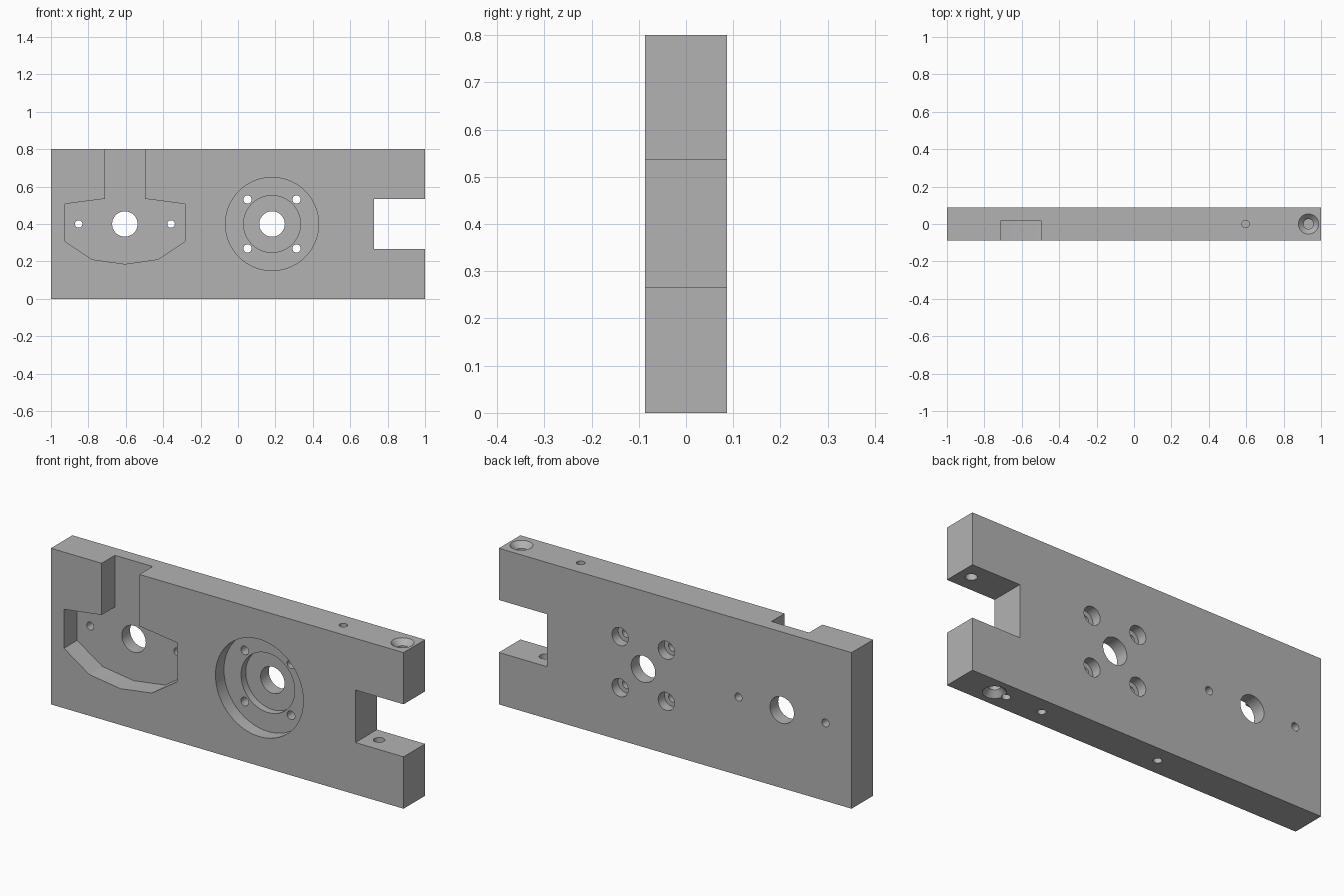
import bpy, bmesh
from math import pi
from mathutils import Matrix, Vector

if "Cube" in bpy.data.objects:
    bpy.data.objects.remove(bpy.data.objects["Cube"], do_unlink=True)

HEIGHT, HALF = 0.8, 0.087
MID = HEIGHT / 2
OVER = 0.03      # how far cutters stick out of the surface

grey = bpy.data.materials.new("machined grey")
grey.use_nodes = True
grey.diffuse_color = (0.45, 0.45, 0.45, 1)
grey.node_tree.nodes["Principled BSDF"].inputs["Base Color"].default_value = (0.45, 0.45, 0.45, 1)


def make_object(name, bm):
    bmesh.ops.recalc_face_normals(bm, faces=bm.faces)
    mesh = bpy.data.meshes.new(name)
    bm.to_mesh(mesh)
    bm.free()
    mesh.materials.append(grey)
    obj = bpy.data.objects.new(name, mesh)
    bpy.context.collection.objects.link(obj)
    return obj


def prism(name, outline, y0, y1):
    """Extrude an x-z outline from y0 to y1."""
    bm = bmesh.new()
    face = bm.faces.new([bm.verts.new((x, y0, z)) for x, z in outline])
    ext = bmesh.ops.extrude_face_region(bm, geom=[face])["geom"]
    bmesh.ops.translate(bm, vec=(0, y1 - y0, 0),
                        verts=[v for v in ext if isinstance(v, bmesh.types.BMVert)])
    return make_object(name, bm)


def lathe(name, origin, direction, profile, sides=48):
    """Turned cutter: profile of (depth, radius) steps along the direction."""
    bm = bmesh.new()
    rings = []
    for depth, radius in profile:
        ring = bmesh.ops.create_circle(bm, segments=sides, radius=radius,
                                       matrix=Matrix.Translation((0, 0, depth)))["verts"]
        rings.append(ring)
    for a, b in zip(rings, rings[1:]):
        for i in range(sides):
            j = (i + 1) % sides
            bm.faces.new((a[i], a[j], b[j], b[i]))
    bm.faces.new(rings[0])
    bm.faces.new(rings[-1])
    turn = Vector((0, 0, 1)).rotation_difference(Vector(direction)).to_matrix().to_4x4()
    bm.transform(Matrix.Translation(origin) @ turn)
    return make_object(name, bm)


# Plate with the open notch in its left end
lo, hi, notch = 0.266, 0.535, 0.727
plate = prism("plate", [(-1, 0), (1, 0), (1, lo), (notch, lo), (notch, hi),
                        (1, hi), (1, HEIGHT), (-1, HEIGHT)], -HALF, HALF)
cutters = []

# Angular pocket with a channel to the top edge
px = -0.605
half_outline = [(0.107, HEIGHT + OVER), (0.107, 0.535), (0.321, 0.507),
                (0.321, 0.307), (0.177, 0.211)]
outline = ([(px + x, z) for x, z in half_outline] + [(px, 0.186)]
           + [(px - x, z) for x, z in reversed(half_outline)])
cutters.append(prism("pocket_cutter", outline, -HALF - OVER, 0.02))

# Pocket through holes
for name, dx, r in (("shaft", 0, 0.068), ("pin_a", -0.247, 0.02), ("pin_b", 0.247, 0.02)):
    cutters.append(lathe(name + "_cutter", (px + dx, -HALF, MID), (0, 1, 0),
                         [(-OVER, r), (0.25, r)]))

# Stepped round recess with its centre bore
rx = 0.182
cutters.append(lathe("recess_cutter", (rx, -HALF, MID), (0, 1, 0),
                     [(-OVER, 0.249), (0.069, 0.249), (0.069, 0.152), (0.107, 0.152),
                      (0.107, 0.068), (0.25, 0.068)], 96))

# Four bolt holes, counterbored from the back
for sx in (-1, 1):
    for sz in (-1, 1):
        cutters.append(lathe("bolt_cutter", (rx + sx * 0.131, HALF, MID + sz * 0.131), (0, -1, 0),
                             [(-OVER, 0.046), (0.05, 0.046), (0.05, 0.022), (0.14, 0.022)], 32))

# Countersunk screw holes through both arms of the notch
for x, z, d in ((0.933, HEIGHT, -1), (0.8, 0, 1)):
    cutters.append(lathe("screw_cutter", (x, 0, z), (0, 0, d),
                         [(-OVER, 0.054), (0, 0.054), (0.028, 0.027), (0.3, 0.027)], 32))

# Blind holes in the top and bottom edges
for x, z, d in ((0.597, HEIGHT, -1), (0.733, 0, 1), (0.53, 0, 1), (-0.135, 0, 1)):
    cutters.append(lathe("blind_cutter", (x, 0, z), (0, 0, d),
                         [(-OVER, 0.02), (0.15, 0.02)], 32))

# Cut everything, then discard the cutters
bpy.context.view_layer.objects.active = plate
for cutter in cutters:
    cutter.hide_render = True
    mod = plate.modifiers.new("cut", "BOOLEAN")
    mod.operation = "DIFFERENCE"
    mod.solver = "EXACT"
    mod.object = cutter
    bpy.ops.object.modifier_apply(modifier=mod.name)
    bpy.data.objects.remove(cutter, do_unlink=True)

bpy.ops.object.select_all(action="DESELECT")
plate.select_set(True)
bpy.ops.object.shade_smooth_by_angle(angle=pi / 9)
